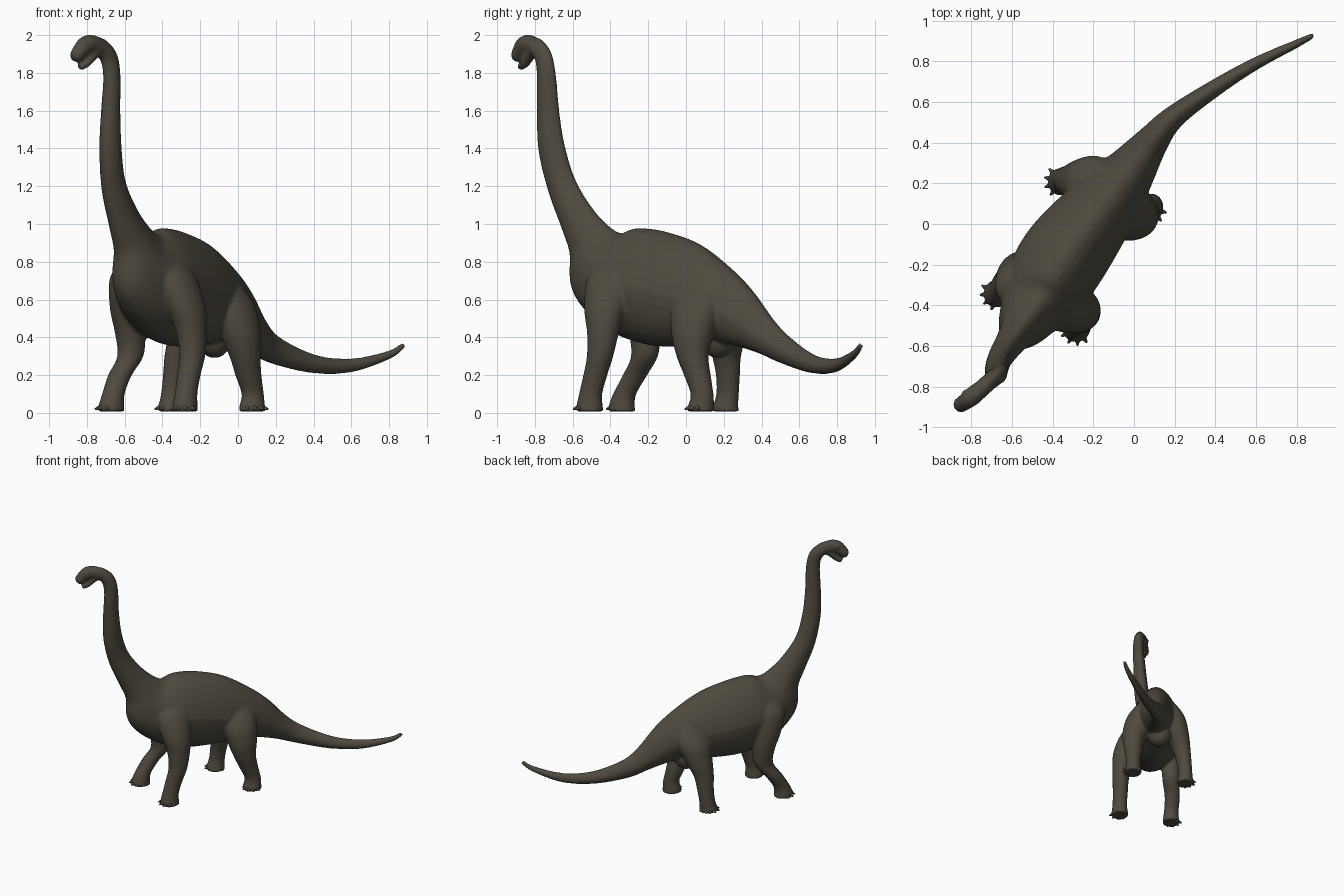
import bpy, bmesh, math
from mathutils import Vector, Matrix

cube = bpy.data.objects.get("Cube")
if cube:
    bpy.data.objects.remove(cube, do_unlink=True)

hide = bpy.data.materials.new("dark olive hide")
hide.use_nodes = True
COLOR = (0.078, 0.068, 0.049, 1)
hide.diffuse_color = COLOR
bsdf = hide.node_tree.nodes["Principled BSDF"]
bsdf.inputs["Base Color"].default_value = COLOR
bsdf.inputs["Roughness"].default_value = 0.8

SEG = 28
AXIS = Vector((-0.59, -0.8, 0)).normalized()   # walking direction
LEFT = Vector((-AXIS.y, AXIS.x, 0))


def spline(stations, steps=6):
    """Catmull-Rom through (x, y, z, half width, half height) stations."""
    p = [Vector(s) for s in stations]
    p = [2 * p[0] - p[1]] + p + [2 * p[-1] - p[-2]]
    out = []
    for a, b, c, d in zip(p, p[1:], p[2:], p[3:]):
        for i in range(steps):
            t = i / steps
            out.append(0.5 * (2 * b + (c - a) * t + (2 * a - 5 * b + 4 * c - d) * t ** 2
                              + (3 * b - a - 3 * c + d) * t ** 3))
    return out + [p[-2]]


def loft(bm, stations, ridge=0.0, level=False):
    """Skin elliptical rings along a path; level rings stay horizontal."""
    pts = spline(stations)
    rings = []
    for i, s in enumerate(pts):
        c = Vector(s[:3])
        side, up = LEFT, AXIS
        if not level:
            # A wide difference keeps neighbouring rings from crossing
            t = Vector(pts[min(i + 4, len(pts) - 1)][:3]) - Vector(pts[max(i - 4, 0)][:3])
            t.normalize()
            # Lean on the body axis so the steep neck does not twist
            flat = (Vector((t.x, t.y, 0)) + AXIS * 0.4).normalized()
            side = Vector((-flat.y, flat.x, 0))
            up = t.cross(side).normalized()
        ring = []
        for k in range(SEG):
            a = math.tau * k / SEG
            w = s[3] * math.cos(a) * (1 - ridge * max(0, math.sin(a)))
            ring.append(bm.verts.new(c + side * w + up * s[4] * math.sin(a)))
        rings.append(ring)
    for r, q in zip(rings, rings[1:]):
        for k in range(SEG):
            n = (k + 1) % SEG
            bm.faces.new((r[k], r[n], q[n], q[k]))
    bm.faces.new(rings[0][::-1])
    bm.faces.new(rings[-1])


def ball(bm, center, radius, squash=(1, 1, 1)):
    m = Matrix.Translation(center) @ Matrix.Diagonal((*squash, 1))
    bmesh.ops.create_uvsphere(bm, u_segments=20, v_segments=12, radius=radius, matrix=m)


def finish(bm, name):
    bmesh.ops.recalc_face_normals(bm, faces=bm.faces[:])
    mesh = bpy.data.meshes.new(name)
    bm.to_mesh(mesh)
    bm.free()
    mesh.materials.append(hide)
    mesh.polygons.foreach_set("use_smooth", [True] * len(mesh.polygons))
    ob = bpy.data.objects.new(name, mesh)
    bpy.context.collection.objects.link(ob)
    return ob


body = bmesh.new()

# Tail, torso and neck in one sweep
loft(body, [
    (.88, .927, .361, .015, .016), (.8, .887, .308, .022, .023), (.6, .79, .252, .032, .037),
    (.4, .67, .26, .043, .05), (.2, .53, .33, .058, .074), (.1, .42, .405, .08, .10),
    (0, .285, .505, .12, .16), (-.09, .17, .57, .16, .212), (-.215, .01, .625, .195, .28),
    (-.34, -.155, .66, .218, .305), (-.435, -.305, .705, .205, .29), (-.512, -.437, .785, .145, .238),
    (-.55, -.5, .9, .10, .145), (-.6, -.57, 1.02, .076, .108), (-.655, -.655, 1.2, .062, .085),
    (-.673, -.71, 1.4, .057, .076), (-.672, -.73, 1.6, .05, .064), (-.666, -.738, 1.78, .044, .056),
    (-.682, -.752, 1.88, .043, .053), (-.722, -.785, 1.932, .043, .05),
    (-.765, -.825, 1.95, .043, .048)], ridge=0.22)

# Skull and lower jaw, slightly parted
loft(body, [
    (-.735, -.80, 1.94, .04, .046), (-.775, -.83, 1.953, .045, .049), (-.81, -.86, 1.943, .044, .05),
    (-.838, -.88, 1.914, .04, .042), (-.858, -.895, 1.888, .037, .035), (-.872, -.904, 1.875, .026, .024)])
loft(body, [
    (-.75, -.81, 1.92, .036, .032), (-.782, -.835, 1.882, .034, .028),
    (-.81, -.858, 1.846, .03, .022), (-.838, -.88, 1.828, .023, .016)])

# Brows and nostril bumps on both sides
for sgn in (-1, 1):
    ball(body, Vector((-.805, -.853, 1.962)) + LEFT * .03 * sgn, .021)
    ball(body, Vector((-.852, -.89, 1.9)) + LEFT * .021 * sgn, .02)

# Rounded underside between the hind legs
ball(body, Vector((-.125, .17, .39)), .1, (.9, 1, 1))

# Legs: sole to shoulder or hip as (x, y, z, radius), with the way the toes point
LEGS = {
    "front_left": ((-.25, -1), [
        (-.28, -.51, .008, .068), (-.28, -.51, .04, .065), (-.275, -.505, .1, .058),
        (-.26, -.48, .2, .06), (-.242, -.455, .3, .066), (-.245, -.44, .42, .078),
        (-.275, -.43, .56, .096), (-.335, -.4, .72, .098), (-.38, -.35, .82, .06)]),
    "front_right": ((-1, -.4), [
        (-.67, -.34, .008, .068), (-.67, -.34, .04, .065), (-.66, -.325, .1, .058),
        (-.625, -.27, .2, .061), (-.57, -.22, .3, .067), (-.57, -.22, .42, .078),
        (-.58, -.25, .56, .092), (-.57, -.285, .72, .095), (-.52, -.29, .82, .06)]),
    "rear_left": ((.5, -1), [
        (.075, .08, .008, .068), (.075, .08, .04, .065), (.078, .085, .1, .057),
        (.055, .06, .2, .067), (.037, .035, .3, .08), (.012, .035, .42, .105),
        (-.03, .055, .56, .114), (-.085, .1, .70, .08)]),
    "rear_right": ((-1, -.05), [
        (-.355, .21, .008, .066), (-.355, .21, .04, .063), (-.35, .22, .1, .056),
        (-.335, .222, .2, .06), (-.315, .215, .3, .072), (-.265, .215, .42, .098),
        (-.21, .205, .56, .113), (-.15, .18, .69, .08)]),
}
for name, (toe_dir, path) in LEGS.items():
    # Thighs and shoulders lengthen fore and aft towards the top
    loft(body, [(x, y, z, r, r * (1.1 + .7 * max(0, z - .4))) for x, y, z, r in path], level=True)

    # Toes with broad claws fan out around the front of the foot
    claws = bmesh.new()
    foot = Vector(path[1][:3])
    heading = math.atan2(toe_dir[1], toe_dir[0])
    for k in (-1.5, -0.5, 0.5, 1.5):
        a = heading + k * 0.55
        ahead = Vector((math.cos(a), math.sin(a), 0))
        ball(body, Vector((foot.x, foot.y, .03)) + ahead * .048, .025)
        turn = (ahead - Vector((0, 0, .25))).to_track_quat('Z', 'Y').to_matrix().to_4x4()
        tip = Matrix.Translation(Vector((foot.x, foot.y, .026)) + ahead * .066)
        bmesh.ops.create_cone(claws, cap_ends=True, segments=12, radius1=.021, radius2=.004,
                              depth=.046, matrix=tip @ turn)
    finish(claws, name + "_claws")

# Fuse the lofted parts into one continuous hide
skin = finish(body, "body")
remesh = skin.modifiers.new("fuse", 'REMESH')
remesh.mode = 'VOXEL'
remesh.voxel_size = 0.009
remesh.use_smooth_shade = True
smooth = skin.modifiers.new("soften", 'SMOOTH')
smooth.factor = 0.5
smooth.iterations = 10
